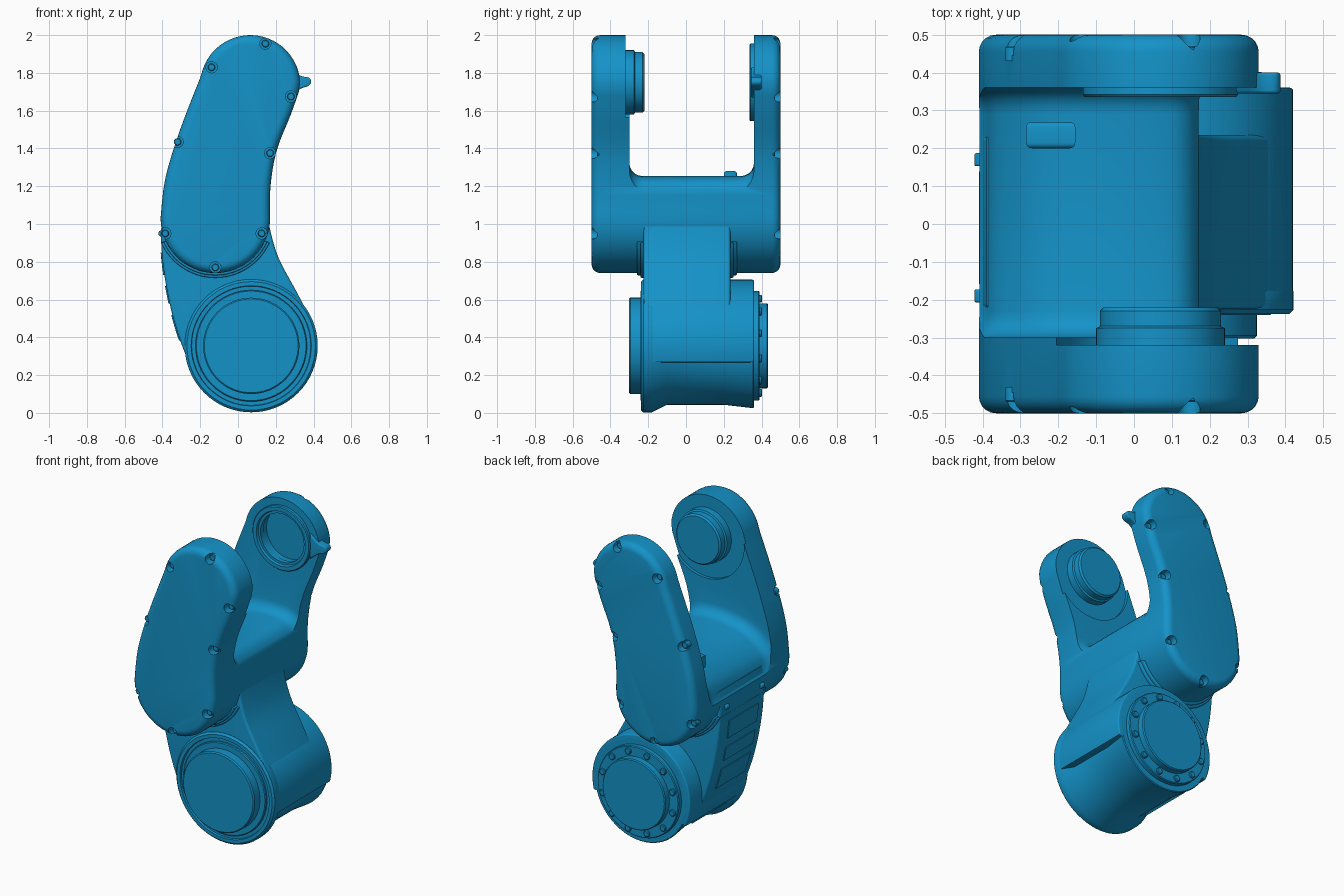
import bpy, bmesh, math
from mathutils import Vector

if "Cube" in bpy.data.objects:
    bpy.data.objects.remove(bpy.data.objects["Cube"])

BLUE = bpy.data.materials.new("blue_paint")
BLUE.diffuse_color = (0.007, 0.29, 0.58, 1)
BLUE.use_nodes = True
BLUE.node_tree.nodes["Principled BSDF"].inputs["Base Color"].default_value = BLUE.diffuse_color


def finish(name, bm):
    bmesh.ops.recalc_face_normals(bm, faces=bm.faces)
    me = bpy.data.meshes.new(name)
    bm.to_mesh(me)
    bm.free()
    me.materials.append(BLUE)
    ob = bpy.data.objects.new(name, me)
    bpy.context.collection.objects.link(ob)
    return ob


def shade(ob, angle=35):
    bpy.ops.object.select_all(action='DESELECT')
    ob.select_set(True)
    bpy.context.view_layer.objects.active = ob
    bpy.ops.object.shade_smooth_by_angle(angle=math.radians(angle))


def curve(pts, n=4):
    """Smooth open curve through the points."""
    out = []
    for i in range(len(pts) - 1):
        a, b = pts[max(i - 1, 0)], pts[i]
        c, d = pts[i + 1], pts[min(i + 2, len(pts) - 1)]
        for k in range(n):
            t = k / n
            out.append(tuple(0.5 * (2 * q + (r - p) * t + (2 * p - 5 * q + 4 * r - s) * t * t
                                    + (3 * q - p - 3 * r + s) * t ** 3)
                             for p, q, r, s in zip(a, b, c, d)))
    return out + [pts[-1]]


def arc(cx, cz, r, a0, a1, n=24):
    return [(cx + r * math.cos(math.radians(a0 + (a1 - a0) * i / n)),
             cz + r * math.sin(math.radians(a0 + (a1 - a0) * i / n))) for i in range(n + 1)]


def bridge(bm, rings, closed=False):
    n = len(rings[0])
    pairs = list(zip(rings, rings[1:]))
    if closed:
        pairs.append((rings[-1], rings[0]))
    else:
        bm.faces.new(rings[0])
        bm.faces.new(rings[-1])
    for p, q in pairs:
        for i in range(n):
            j = (i + 1) % n
            bm.faces.new((p[i], p[j], q[j], q[i]))


def prism(name, outline, y0, y1, bevel=0.0):
    """Extrude an x-z outline along y and round both rims inward."""
    pts = [Vector(p) for p in outline]
    n = len(pts)
    area = sum(pts[i - 1].x * pts[i].y - pts[i].x * pts[i - 1].y for i in range(n))
    sign = 1 if area > 0 else -1
    inward = []
    for i in range(n):
        d1 = (pts[i] - pts[i - 1]).normalized()
        d2 = (pts[(i + 1) % n] - pts[i]).normalized()
        m = Vector((-d1.y - d2.y, d1.x + d2.x)).normalized() * sign
        inward.append(m / max(0.5, m.dot(Vector((-d1.y, d1.x)) * sign)))
    steps = [(0, 0)]
    if bevel:
        steps = [(bevel * (1 - math.sin(t)), bevel * (1 - math.cos(t)))
                 for t in (math.pi / 2 * k / 5 for k in range(6))]
    levels = [(o, y0 + h) for o, h in steps] + [(o, y1 - h) for o, h in reversed(steps)]
    bm = bmesh.new()
    bridge(bm, [[bm.verts.new((p.x + m.x * o, y, p.y + m.y * o)) for p, m in zip(pts, inward)]
                for o, y in levels])
    return finish(name, bm)


def lathe(name, prof, cx, cz, tube=False, n=64):
    """Revolve (y, r) pairs about a y-parallel axis."""
    bm = bmesh.new()
    bridge(bm, [[bm.verts.new((cx + r * math.cos(2 * math.pi * i / n), y,
                               cz + r * math.sin(2 * math.pi * i / n))) for i in range(n)]
                for y, r in prof], tube)
    return finish(name, bm)


def cut(ob, cutter):
    m = ob.modifiers.new("cut", 'BOOLEAN')
    m.operation = 'DIFFERENCE'
    m.solver = 'EXACT'
    m.object = cutter
    bpy.context.view_layer.objects.active = ob
    bpy.ops.object.modifier_apply(modifier=m.name)
    bpy.data.objects.remove(cutter)


# Curved fork: full-width slab with rounded rims
right = curve([(0.322, 1.70), (0.28, 1.58), (0.205, 1.39), (0.172, 1.2), (0.17, 1.03)])
left = curve([(-0.41, 1.03), (-0.385, 1.24), (-0.31, 1.49), (-0.2, 1.775)])
fork = prism("fork_arms", right + arc(-0.12, 1.03, 0.29, 0, -180)[1:-1] + left
             + arc(0.065, 1.735, 0.265, 160, 4), -0.5, 0.5, 0.045)

# Gap between the arms, with rounded floor
floor = curve([(-0.6, 0.85), (-0.42, 0.99), (-0.36, 1.12), (-0.24, 1.215), (-0.08, 1.25),
               (0.07, 1.25), (0.14, 1.225), (0.19, 1.15), (0.3, 1.0), (0.6, 0.9)])
cut(fork, prism("gap_cutter", floor + [(0.6, 2.3), (-0.6, 2.3)], -0.30, 0.36, 0.07))
cut(fork, lathe("seat_cutter", [(-0.32, 0.275), (-0.2, 0.275)], 0.07, 1.75))
cut(fork, lathe("bore_cutter", [(0.3, 0.16), (0.42, 0.16)], 0.07, 1.75))

# Screw pockets around both covers
spots = [(0.145, 1.955), (-0.14, 1.83), (0.28, 1.675), (0.17, 1.375), (-0.32, 1.435),
         (0.125, 0.95), (-0.385, 0.95), (-0.12, 0.77)]
for x, z in spots:
    for s in (-1, 1):
        cut(fork, lathe("pocket_cutter", [(s * 0.445, 0.03), (s * 0.55, 0.03)], x, z, n=16))
        shade(lathe("cover_screw", [(s * 0.43, 0.02), (s * 0.466, 0.02), (s * 0.47, 0.016)],
                    x, z, n=12))
shade(fork)

# Neck joining fork and lower hub
HX, HZ = 0.07, 0.355
neck = curve([(-0.2, 0.16), (-0.27, 0.29), (-0.34, 0.49), (-0.39, 0.73), (-0.408, 0.95),
              (-0.39, 1.06)])
neck += curve([(0.15, 1.1), (0.17, 0.97), (0.215, 0.82), (0.3, 0.66), (0.375, 0.52)])
shade(prism("neck", neck, -0.225, 0.235, 0.015))

# Flares blending neck into the fork
for y0, y1, r in ((-0.242, 0.252, 0.315), (-0.26, 0.27, 0.302)):
    shade(prism("neck_flare", arc(-0.12, 1.03, r, -24, -156), y0, y1, 0.008))

# Lower hub: waisted barrel plus upper shell that leaves a step at the underside
shade(lathe("hub_barrel", [(-0.225, 0.34), (-0.215, 0.352), (-0.18, 0.352), (-0.1, 0.312),
                           (0.2, 0.312), (0.355, 0.33), (0.36, 0.325)], HX, HZ))
shade(prism("hub_shell", arc(HX, HZ, 0.35, -14, 205, 48), -0.21, 0.36, 0.008))

# Front hub cap and rear bolted flange
shade(lathe("hub_front_cap", [(-0.2, 0.295), (-0.235, 0.295), (-0.24, 0.29), (-0.24, 0.255),
                              (-0.295, 0.255), (-0.302, 0.248)], HX, HZ))
shade(lathe("hub_front_rim", [(-0.2, 0.352), (-0.226, 0.352), (-0.238, 0.34), (-0.238, 0.318),
                              (-0.2, 0.31)], HX, HZ, True))
shade(lathe("hub_rear_cap", [(0.34, 0.29), (0.385, 0.29), (0.39, 0.285), (0.39, 0.225),
                             (0.428, 0.225), (0.434, 0.219)], HX, HZ))
for i in range(12):
    a = 2 * math.pi * (i + 0.5) / 12
    shade(lathe("flange_bolt", [(0.38, 0.021), (0.398, 0.021), (0.402, 0.016)],
                HX + 0.258 * math.cos(a), HZ + 0.258 * math.sin(a), n=12))

# Pivot boss on the front arm, bearing ring in the rear arm
shade(lathe("pivot_boss", [(-0.33, 0.17), (-0.275, 0.17), (-0.27, 0.16), (-0.23, 0.16),
                           (-0.22, 0.15)], 0.07, 1.75))
shade(lathe("bearing_ring", [(0.38, 0.205), (0.342, 0.205), (0.336, 0.2), (0.336, 0.175),
                             (0.35, 0.17), (0.35, 0.155), (0.38, 0.155)], 0.07, 1.75, True))

# Stop nub on the rear arm edge
shade(prism("stop_nub", curve([(0.27, 1.83), (0.33, 1.785), (0.375, 1.775), (0.387, 1.75),
                               (0.37, 1.73), (0.33, 1.715), (0.27, 1.67)]), 0.345, 0.4, 0.008))

# Small pad on the gap floor
shade(prism("floor_pad", [(-0.285, 1.15), (-0.155, 1.15), (-0.155, 1.28), (-0.285, 1.265)],
            0.2, 0.27, 0.015))

# Panels and screws on the outer left side
for z0, z1 in ((0.38, 0.53), (0.55, 0.7), (0.72, 0.87)):
    edge = [(x - 0.006, z) for x, z in curve(neck[:21], 2) if z0 <= z <= z1]
    shade(prism("side_panel", edge + [(x + 0.03, z) for x, z in edge[::-1]], -0.16, 0.14, 0.003))
for y in (-0.19, 0.17):
    shade(prism("side_screw", arc(-0.405, 0.95, 0.017, 0, 337.5, 15), y - 0.017, y + 0.017, 0.005))
